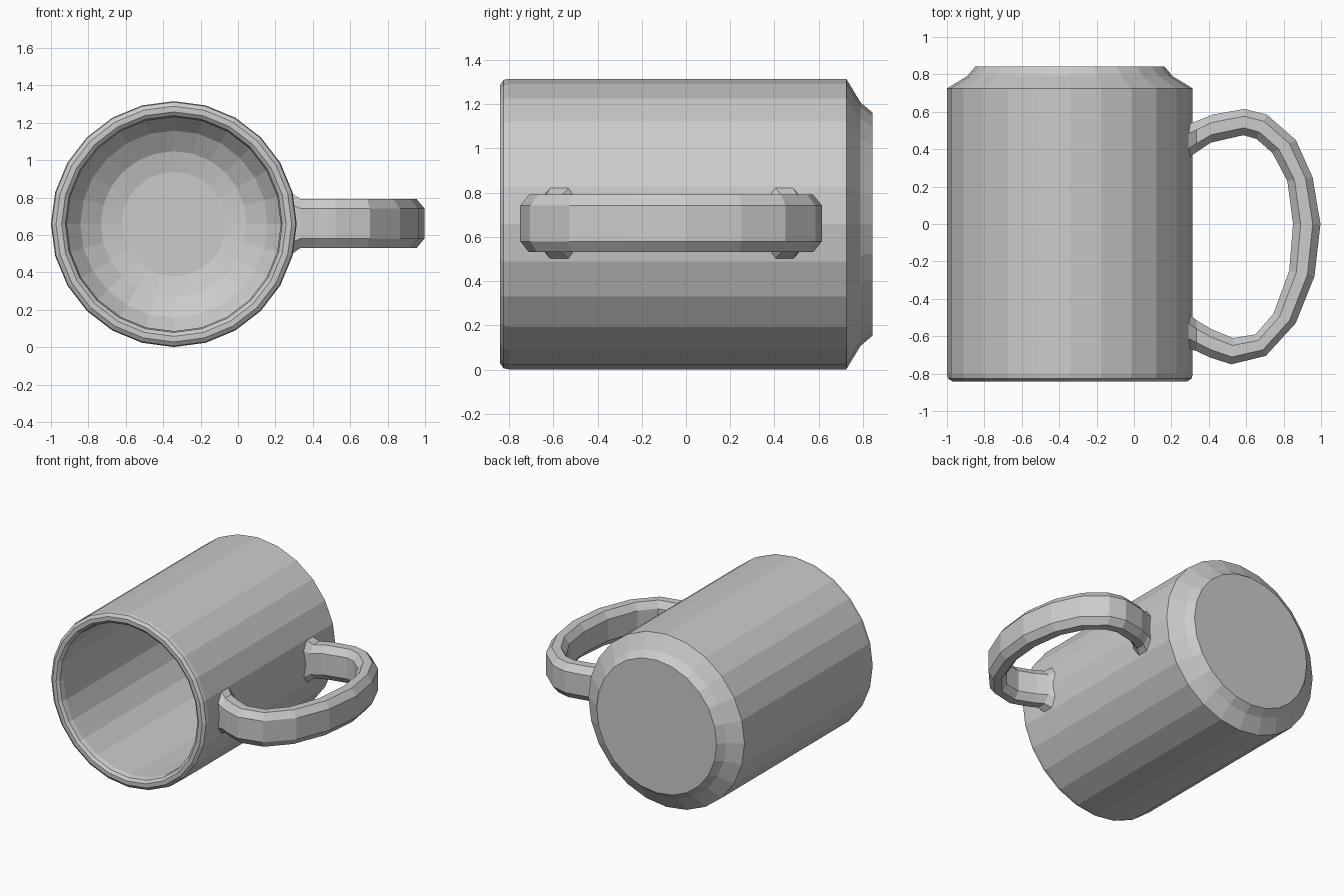
import bpy, bmesh
from math import cos, sin, tau

cube = bpy.data.objects.get("Cube")
if cube:
    bpy.data.objects.remove(cube, do_unlink=True)

grey = bpy.data.materials.new("light grey")
grey.use_nodes = True
color = (0.6, 0.6, 0.6, 1)
grey.diffuse_color = color
grey.node_tree.nodes["Principled BSDF"].inputs["Base Color"].default_value = color

SIDES = 24
CX, CZ, R = -0.343, 0.658, 0.657


def loft(name, rings):
    """Bridge matching closed rings of points and cap both ends."""
    bm = bmesh.new()
    loops = [[bm.verts.new(p) for p in ring] for ring in rings]
    n = len(loops[0])
    for a, b in zip(loops, loops[1:]):
        for i in range(n):
            j = (i + 1) % n
            bm.faces.new((a[i], a[j], b[j], b[i]))
    bm.faces.new(loops[0])
    bm.faces.new(loops[-1])
    bmesh.ops.recalc_face_normals(bm, faces=bm.faces)
    mesh = bpy.data.meshes.new(name)
    bm.to_mesh(mesh)
    bm.free()
    mesh.materials.append(grey)
    obj = bpy.data.objects.new(name, mesh)
    bpy.context.collection.objects.link(obj)
    return obj


def circle(radius, y):
    return [(CX + radius * cos(tau * i / SIDES), y, CZ + radius * sin(tau * i / SIDES))
            for i in range(SIDES)]


# Mug body: (radius, y) from the base, along the outside, over the rim, down the inside
profile = [(0.505, 0.843), (0.55, 0.79), (R, 0.725), (R, -0.80), (0.652, -0.825),
           (0.63, -0.841), (0.60, -0.841), (0.58, -0.825), (0.572, -0.79),
           (0.572, 0.56), (0.50, 0.65), (0.39, 0.72), (0.28, 0.745)]
loft("mug_body", [circle(r, y) for r, y in profile])

# Handle: outer and inner edge points with the half width at each station
stations = [
    ((0.275, 0.53), (0.275, 0.34), 0.172),
    ((0.335, 0.55), (0.335, 0.385), 0.13),
    ((0.42, 0.585), (0.41, 0.435), 0.13),
    ((0.59, 0.615), (0.585, 0.475), 0.13),
    ((0.71, 0.585), (0.655, 0.455), 0.13),
    ((0.865, 0.45), (0.74, 0.38), 0.13),
    ((0.955, 0.25), (0.82, 0.23), 0.13),
    ((0.997, 0.0), (0.85, 0.0), 0.13),
    ((0.965, -0.28), (0.83, -0.25), 0.13),
    ((0.865, -0.53), (0.745, -0.48), 0.13),
    ((0.705, -0.705), (0.65, -0.59), 0.13),
    ((0.52, -0.75), (0.53, -0.61), 0.13),
    ((0.41, -0.715), (0.41, -0.56), 0.13),
    ((0.335, -0.68), (0.335, -0.515), 0.13),
    ((0.275, -0.66), (0.275, -0.465), 0.172),
]
# Octagonal section: share of the way from outer to inner edge, share of half width
half = [(0, 0.62), (0.28, 1), (0.72, 1), (1, 0.62)]
section = half + [(t, -w) for t, w in reversed(half)]


def handle_ring(outer, inner, width):
    return [(outer[0] + t * (inner[0] - outer[0]),
             outer[1] + t * (inner[1] - outer[1]), CZ + 0.003 + w * width) for t, w in section]


loft("handle", [handle_ring(*s) for s in stations])
